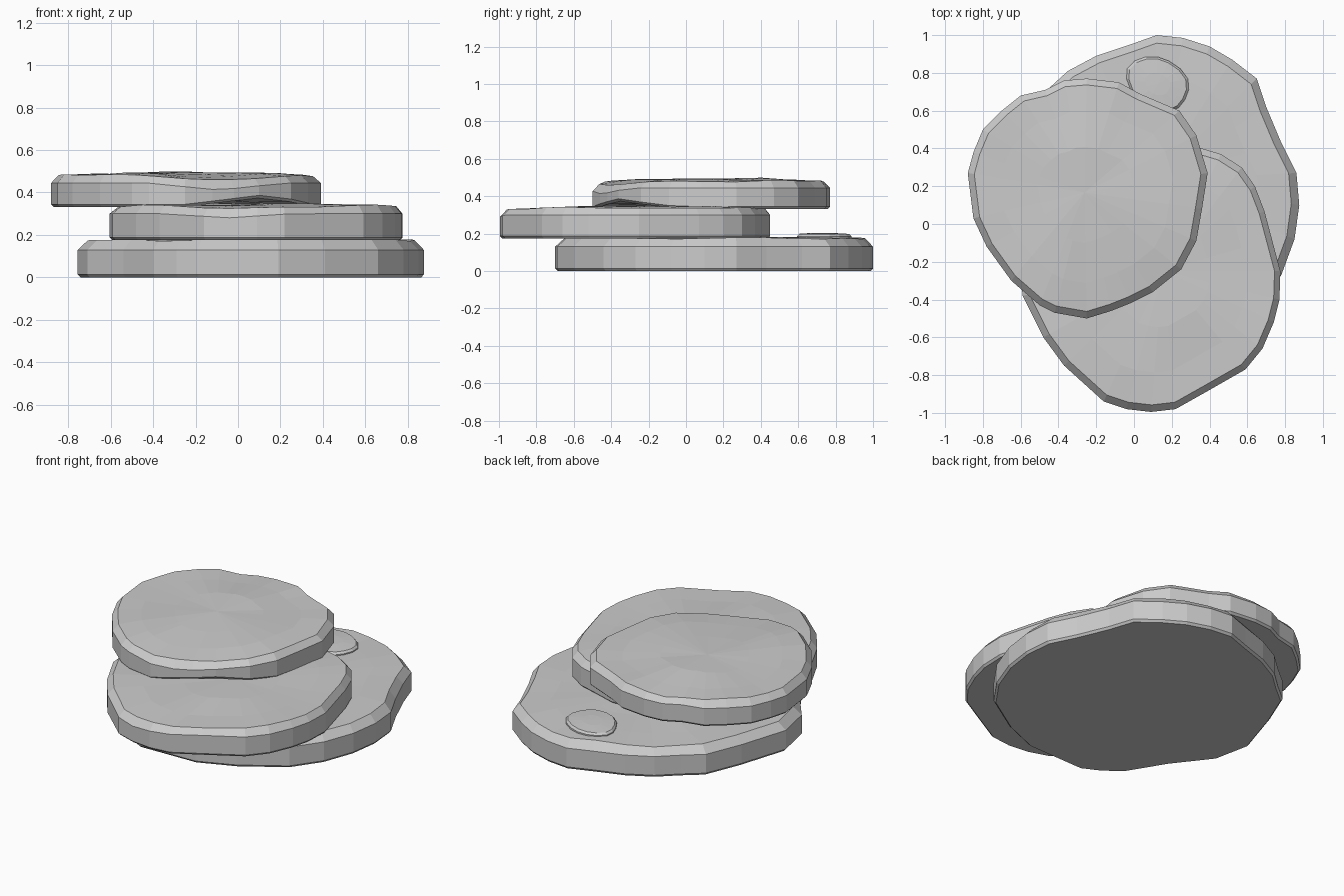
import bpy, bmesh, math
from mathutils import Vector


def near(p, c, r):
    """Soft falloff from 1 at c to 0 at distance r."""
    return max(0.0, 1 - (p - Vector(c)).length / r)


def slab(name, outline, z0, z1, bevel=0.035, bump=0.008, crown=0.012, dip=None, lift=None):
    """Irregular flagstone: outline lofted through rings, with an uneven top."""
    pts = [Vector(p) for p in outline]
    mid = sum(pts, Vector((0, 0))) / len(pts)
    size = sum((p - mid).length for p in pts) / len(pts)
    h = z1 - z0
    # (scale toward centre, height, is_top)
    rings = [(1 - 0.012 / size, z0, 0), (1, z0 + 0.08 * h, 0), (1, z1 - bevel, 0),
             (1 - bevel / size, z1, 1), (0.72, z1, 1), (0.4, z1, 1)]
    bm = bmesh.new()
    loops = []
    for k, (s, z, top) in enumerate(rings):
        loop = []
        for p in pts:
            q = mid + (p - mid) * s
            zz = z
            if top:
                zz += crown * (1 - s) * 1.5
                zz += bump * math.sin(9 * q.x + 2 * q.y + z0 * 20) * math.cos(7 * q.y - 3 * q.x)
            if dip and k >= 2:
                zz -= dip[2] * near(q, dip[:2], dip[3])
            if lift and k < 2:
                zz += lift[2] * near(q, lift[:2], lift[3])
            loop.append(bm.verts.new((q.x, q.y, zz)))
        loops.append(loop)
    n = len(pts)
    for a, b in zip(loops, loops[1:]):
        for i in range(n):
            j = (i + 1) % n
            bm.faces.new((a[i], a[j], b[j], b[i]))
    centre = bm.verts.new((mid.x, mid.y, z1 + crown))
    for i in range(n):
        bm.faces.new((loops[-1][i], loops[-1][(i + 1) % n], centre))
    bm.faces.new(loops[0][::-1])
    bmesh.ops.recalc_face_normals(bm, faces=bm.faces)
    me = bpy.data.meshes.new(name)
    bm.to_mesh(me)
    bm.free()
    ob = bpy.data.objects.new(name, me)
    bpy.context.collection.objects.link(ob)
    return ob


# Bottom flagstone
slab("bottom_stone", [
    (0.12, 1.0), (-0.02, 0.95), (-0.2, 0.89), (-0.35, 0.81), (-0.46, 0.71), (-0.57, 0.62),
    (-0.66, 0.4), (-0.755, 0.1), (-0.71, -0.12), (-0.54, -0.34), (-0.4, -0.57), (-0.29, -0.65),
    (-0.19, -0.7), (0.19, -0.69), (0.41, -0.6), (0.66, -0.44), (0.78, -0.27), (0.85, -0.08),
    (0.875, 0.1), (0.86, 0.27), (0.78, 0.43), (0.7, 0.62), (0.65, 0.77), (0.52, 0.87),
    (0.4, 0.94), (0.26, 0.985)], 0.0, 0.175, bevel=0.045, bump=0.005, crown=0.006)

# Middle flagstone
slab("middle_stone", [
    (0.36, 0.4), (0.2, 0.45), (0.0, 0.45), (-0.2, 0.4), (-0.38, 0.28), (-0.5, 0.12),
    (-0.58, -0.05), (-0.605, -0.2), (-0.59, -0.38), (-0.48, -0.6), (-0.37, -0.75), (-0.16, -0.94),
    (-0.04, -0.98), (0.09, -0.995), (0.22, -0.98), (0.38, -0.89), (0.59, -0.77), (0.68, -0.66),
    (0.74, -0.52), (0.77, -0.4), (0.775, -0.25), (0.73, -0.08), (0.69, 0.07), (0.64, 0.2),
    (0.57, 0.3), (0.46, 0.37)], 0.175, 0.335, bump=0.007, dip=(-0.05, -0.98, 0.02, 0.3))

# Top flagstone, chipped and lifted at its front right edge
slab("top_stone", [
    (-0.88, 0.27), (-0.85, 0.38), (-0.8, 0.5), (-0.7, 0.6), (-0.6, 0.68), (-0.47, 0.71),
    (-0.37, 0.76), (-0.25, 0.77), (-0.08, 0.75), (0.03, 0.69), (0.24, 0.6), (0.33, 0.47),
    (0.39, 0.27), (0.36, 0.08), (0.33, -0.09), (0.25, -0.24), (0.1, -0.36), (-0.02, -0.42),
    (-0.12, -0.46), (-0.25, -0.5), (-0.42, -0.47), (-0.5, -0.43), (-0.65, -0.3), (-0.78, -0.12),
    (-0.85, 0.03)], 0.332, 0.48, bump=0.008, crown=0.014,
    dip=(-0.08, -0.48, 0.035, 0.35), lift=(0.12, -0.36, 0.045, 0.4))

# Small flat pebble lying on the bottom stone
slab("pebble", [
    (0.125 + (0.165 + 0.01 * math.sin(3 * t)) * math.cos(t),
     0.74 + 0.145 * math.sin(t) - 0.03 * math.cos(t))
    for t in (i * math.tau / 16 for i in range(16))],
    0.165, 0.198, bevel=0.012, bump=0.003, crown=0.006)
